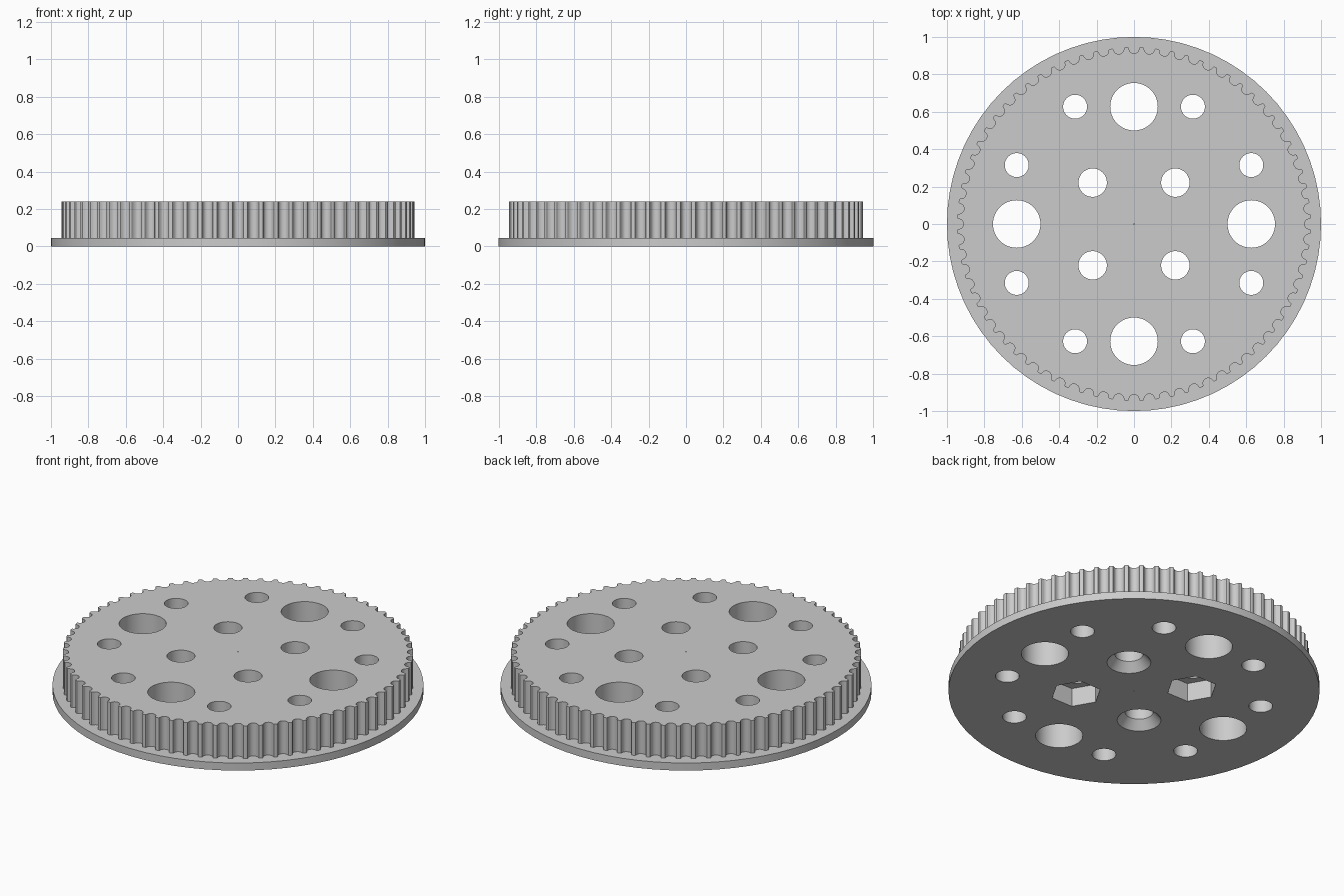
import bpy
import bmesh
from math import pi, sin, cos, radians

if "Cube" in bpy.data.objects:
    bpy.data.objects.remove(bpy.data.objects["Cube"])

TEETH = 72
HEIGHT = 0.24
FLANGE = 0.045
TOOTH_R = 0.944
MM = 1 / 24          # belt profile scale
SCREW_R = 0.076

grey = bpy.data.materials.new("plain_grey")
grey.use_nodes = True
grey.diffuse_color = (0.6, 0.6, 0.6, 1)
grey.node_tree.nodes["Principled BSDF"].inputs["Base Color"].default_value = (0.6, 0.6, 0.6, 1)


def circle(r, n):
    return [(r * cos(2 * pi * i / n), r * sin(2 * pi * i / n)) for i in range(n)]


def loft(bm, rings, x=0, y=0):
    """Closed solid through stacked (outline, z) rings."""
    loops = [[bm.verts.new((x + px, y + py, z)) for px, py in pts] for pts, z in rings]
    bm.faces.new(loops[0][::-1])
    bm.faces.new(loops[-1])
    for a, b in zip(loops, loops[1:]):
        for i in range(len(a)):
            j = (i + 1) % len(a)
            bm.faces.new((a[i], a[j], b[j], b[i]))


def make_object(name, bm):
    bmesh.ops.recalc_face_normals(bm, faces=bm.faces[:])
    mesh = bpy.data.meshes.new(name)
    bm.to_mesh(mesh)
    bm.free()
    mesh.materials.append(grey)
    ob = bpy.data.objects.new(name, mesh)
    bpy.context.collection.objects.link(ob)
    return ob


def boolean(ob, other, operation):
    mod = ob.modifiers.new(operation.lower(), 'BOOLEAN')
    mod.operation = operation
    mod.solver = 'EXACT'
    mod.object = other
    bpy.context.view_layer.objects.active = ob
    bpy.ops.object.modifier_apply(modifier=mod.name)
    bpy.data.objects.remove(other)


# Toothed rim: one rounded groove (half width, depth) repeated round the edge
half = [(0.83, 0), (0.73, 0.04), (0.67, 0.13), (0.65, 0.24), (0.61, 0.34),
        (0.51, 0.54), (0.4, 0.64), (0.27, 0.71), (0.14, 0.75)]
groove = [(-w, d) for w, d in half] + [(0, 0.764)] + half[::-1]
outline = []
for k in range(TEETH):
    a = 2 * pi * k / TEETH
    for w, d in groove:
        t, r = w * MM, TOOTH_R - d * MM
        outline.append((r * cos(a) - t * sin(a), r * sin(a) + t * cos(a)))

bm = bmesh.new()
loft(bm, [(outline, FLANGE / 2), (outline, HEIGHT)])
toothed_rim = make_object("toothed_rim", bm)

# Flange disc
bm = bmesh.new()
disc = circle(1, TEETH)
loft(bm, [(disc, 0), (disc, FLANGE)])
pulley = make_object("toothed_pulley", bm)
boolean(pulley, toothed_rim, 'UNION')

# Through holes, centre mark and screw holes with recesses underneath
bm = bmesh.new()
LOW, HIGH = -0.1, 0.4


def hole(x, y, r, n=48):
    ring = circle(r, n)
    loft(bm, [(ring, LOW), (ring, HIGH)], x, y)


hole(0, 0, 0.003, 8)
for x, y in ((1, 0), (0, 1), (-1, 0), (0, -1)):
    hole(0.627 * x, 0.627 * y, 0.127, 64)
for sx in (-1, 1):
    for sy in (-1, 1):
        hole(0.315 * sx, 0.627 * sy, 0.064)
        hole(0.627 * sx, 0.315 * sy, 0.064)
        x, y = 0.221 * sx, 0.221 * sy
        screw = circle(SCREW_R, 48)
        if sx == sy:
            # Countersunk screw head
            head = circle(0.118, 48)
            loft(bm, [(head, LOW), (head, 0), (screw, 0.05), (screw, HIGH)], x, y)
        else:
            # Hexagonal nut pocket, then the screw hole above it
            nut = circle(0.137, 6)
            loft(bm, [(nut, LOW), (nut, 0.11)], x, y)
            loft(bm, [(screw, 0.1), (screw, HIGH)], x, y)

cutter = make_object("hole_cutter", bm)
cutter.hide_render = True
mod_ob = pulley
mod = mod_ob.modifiers.new("holes", 'BOOLEAN')
mod.operation = 'DIFFERENCE'
mod.solver = 'EXACT'
mod.use_self = True
mod.object = cutter
bpy.context.view_layer.objects.active = pulley
bpy.ops.object.modifier_apply(modifier=mod.name)
bpy.data.objects.remove(cutter)

# Smooth round walls, keep hard edges
bpy.ops.object.select_all(action='DESELECT')
pulley.select_set(True)
bpy.context.view_layer.objects.active = pulley
bpy.ops.object.shade_smooth_by_angle(angle=radians(25))
